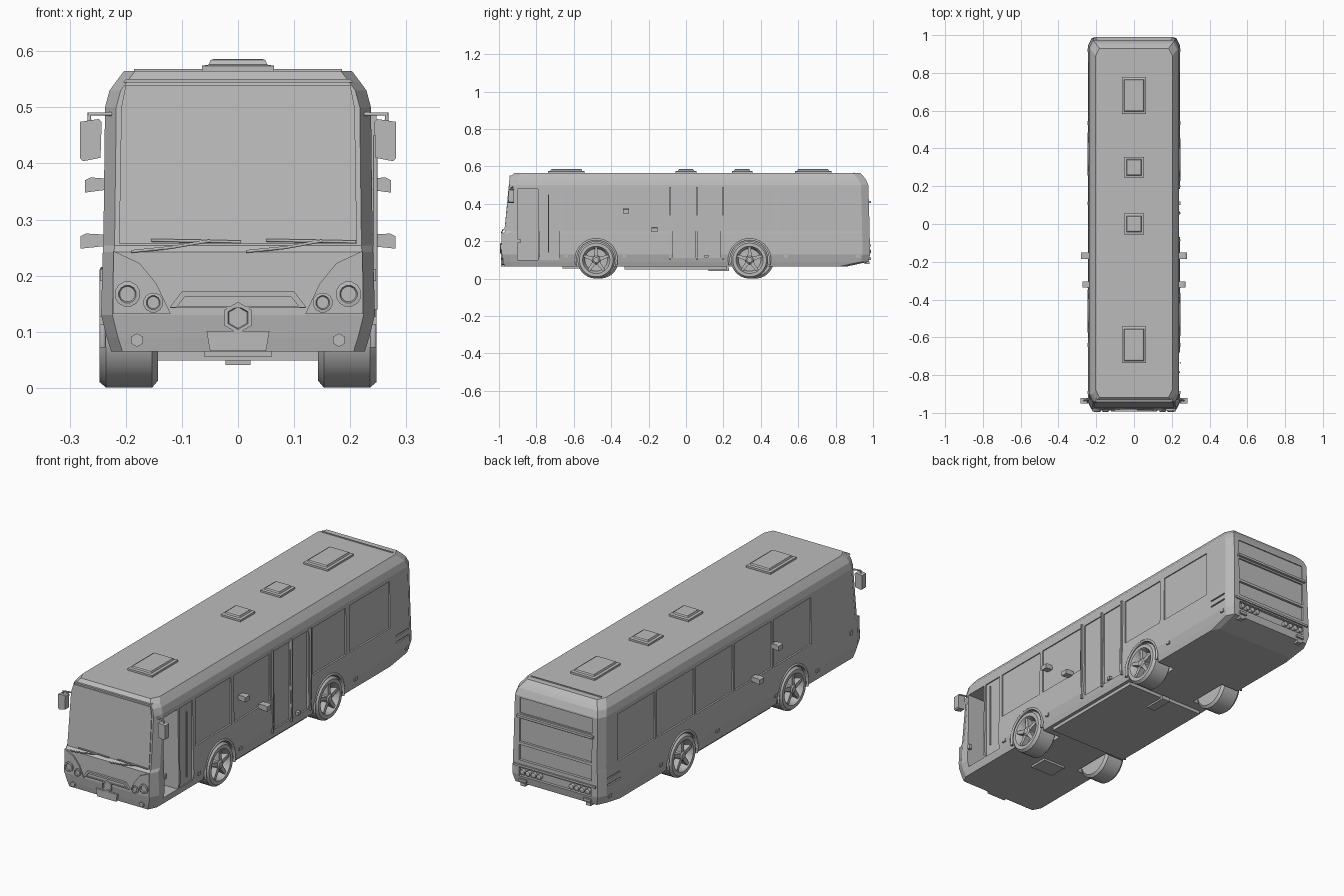
import bpy, bmesh, math
from math import sin, cos, pi

cube = bpy.data.objects.get("Cube")
if cube:
    bpy.data.objects.remove(cube, do_unlink=True)

grey = bpy.data.materials.new("plain grey")
grey.use_nodes = True
colour = (0.5, 0.5, 0.5, 1)
grey.diffuse_color = colour
grey.node_tree.nodes["Principled BSDF"].inputs["Base Color"].default_value = colour


def loft(name, rings, smooth=False):
    """Skin a list of equal-length rings and cap both ends."""
    bm = bmesh.new()
    rows = [[bm.verts.new(p) for p in ring] for ring in rings]
    n = len(rows[0])
    for a, b in zip(rows, rows[1:]):
        for i in range(n):
            j = (i + 1) % n
            bm.faces.new((a[i], a[j], b[j], b[i]))
    bm.faces.new(rows[0])
    bm.faces.new(rows[-1])
    bmesh.ops.recalc_face_normals(bm, faces=bm.faces)
    me = bpy.data.meshes.new(name)
    bm.to_mesh(me)
    bm.free()
    me.materials.append(grey)
    ob = bpy.data.objects.new(name, me)
    bpy.context.collection.objects.link(ob)
    if smooth:
        select(ob)
        bpy.ops.object.shade_smooth_by_angle(angle=math.radians(35))
    return ob


def select(*obs):
    bpy.ops.object.select_all(action='DESELECT')
    for o in obs:
        o.select_set(True)
    bpy.context.view_layer.objects.active = obs[0]


def box(name, x, y, z):
    ring = lambda h: [(x[0], y[0], h), (x[1], y[0], h), (x[1], y[1], h), (x[0], y[1], h)]
    return loft(name, [ring(z[0]), ring(z[1])])


def lathe(name, axis, centre, profile, n=32, smooth=True):
    """Profile of (offset along axis, radius) turned about x or y."""
    rings = []
    for off, r in profile:
        ring = []
        for k in range(n):
            a = 2 * pi * (k + 0.5) / n + (0 if n > 6 else pi / 6 + pi / 6)
            u, v = r * cos(a), r * sin(a)
            d = (off, u, v) if axis == 'x' else (u, off, v)
            ring.append([c + e for c, e in zip(centre, d)])
        rings.append(ring)
    return loft(name, rings, smooth)


def front_plate(name, pts, y, back=None):
    """Outline in x and z, with the face at y (number or function of z)."""
    f = y if callable(y) else (lambda z: y)
    return loft(name, [[(px, f(pz), pz) for px, pz in pts],
                       [(px, f(pz) + (back or 0.012), pz) for px, pz in pts]])


def tube(name, pts, r):
    cu = bpy.data.curves.new(name, 'CURVE')
    cu.dimensions = '3D'
    cu.bevel_depth = r
    cu.bevel_resolution = 1
    cu.use_fill_caps = True
    sp = cu.splines.new('POLY')
    sp.points.add(len(pts) - 1)
    for p, c in zip(sp.points, pts):
        p.co = (*c, 1)
    cu.materials.append(grey)
    ob = bpy.data.objects.new(name, cu)
    bpy.context.collection.objects.link(ob)
    return ob


def span(s, a, b):
    return tuple(sorted((s * a, s * b)))


# Body shell: height, half width, front y, back y
levels = [(0.065, 0.226, -0.972, 0.86), (0.09, 0.234, -0.977, 0.976),
          (0.13, 0.244, -0.983, 0.984), (0.242, 0.241, -0.98, 0.982),
          (0.254, 0.24, -0.968, 0.982), (0.5, 0.237, -0.944, 0.975),
          (0.53, 0.229, -0.941, 0.962), (0.545, 0.218, -0.938, 0.95), (0.565, 0.203, -0.918, 0.93)]
rings = []
for z, w, f, b in levels:
    c, d = w - 0.02, 0.04
    rings.append([(-c, f, z), (c, f, z), (w, f + d, z), (w, b - d, z),
                  (c, b, z), (-c, b, z), (-w, b - d, z), (-w, f + d, z)])
body = loft("body", rings)

# Cutters: wheel wells, side windows, doors, rear panels and trim grooves
wheels = [(-1, -0.46), (-1, 0.37), (1, -0.48), (1, 0.34)]
cutters = [lathe("cutter", 'x', (s * 0.215, y, 0.1), [(-0.085, 0.108), (0.085, 0.108)])
           for s, y in wheels]
right_windows = [(-0.6 + 0.293 * i, -0.32 + 0.293 * i) for i in range(5)]
left_windows = [(0.5, 0.8), (0.22, 0.47), (-0.37, -0.1), (-0.66, -0.39)]
for s, spans in ((-1, right_windows), (1, left_windows)):
    for y in spans:
        cutters.append(box("cutter", span(s, 0.232, 0.27), y, (0.258, 0.48)))
    for z in (0.172, 0.202):
        cutters.append(box("cutter", span(s, 0.236, 0.27), (0.84, 0.936), (z, z + 0.007)))
for y in ((0.065, 0.185), (-0.07, 0.05)):
    cutters.append(box("cutter", (0.232, 0.27), y, (0.11, 0.48)))
cutters.append(box("cutter", (0.232, 0.27), (-0.78, -0.68), (0.1, 0.48)))
cutters.append(box("cutter", (0.1, 0.27), (-0.9, -0.79), (0.1, 0.48)))
for z in ((0.42, 0.492), (0.285, 0.395), (0.2, 0.272), (0.125, 0.165)):
    cutters.append(box("cutter", (-0.19, 0.19), (0.97, 1.05), z))
select(*cutters)
bpy.ops.object.join()
cutter = bpy.context.object
cutter.hide_render = True
cut = body.modifiers.new("openings", 'BOOLEAN')
cut.object = cutter
cut.solver = 'EXACT'
select(body)
bpy.ops.object.modifier_apply(modifier=cut.name)
bpy.data.objects.remove(cutter, do_unlink=True)

# Wheels: tyre with dished rim, five spokes, hub and arch lip
for s, y in wheels:
    c = (s * 0.195, y, 0.1)
    lathe("tyre", 'x', c, [(s * o, r) for o, r in (
        (-0.052, 0.07), (-0.052, 0.088), (-0.042, 0.1), (0.04, 0.1), (0.052, 0.09),
        (0.052, 0.073), (0.045, 0.068), (0.02, 0.06))])
    lathe("hub", 'x', c, [(s * 0.018, 0.024), (s * 0.046, 0.022), (s * 0.052, 0.014)], 16)
    for k in range(5):
        a = 2 * pi * k / 5 + pi / 2
        ring = []
        for r, w in ((0.012, -0.011), (0.069, -0.007), (0.069, 0.007), (0.012, 0.011)):
            ring.append((y + r * cos(a) - w * sin(a), 0.1 + r * sin(a) + w * cos(a)))
        loft("spoke", [[(s * x, *p) for p in ring] for x in (0.213, 0.242)])
    arc = [pi * (-0.08 + 1.16 * k / 20) for k in range(21)]
    tube("arch_lip", [(s * 0.241, y + 0.11 * cos(a), 0.1 + 0.11 * sin(a)) for a in arc], 0.006)

# Roof hatches
for y, hx, hy in ((0.68, 0.064, 0.097), (0.3, 0.052, 0.055), (0.0, 0.052, 0.055), (-0.64, 0.064, 0.097)):
    steps = [(0, 0.56), (0, 0.574), (0.012, 0.576), (0.015, 0.584), (0.02, 0.586)]
    loft("roof_hatch", [[(i * (hx - e), y + j * (hy - e), z) for i, j in
                         ((-1, -1), (1, -1), (1, 1), (-1, 1))] for e, z in steps])
box("rear_roof_trim", (-0.185, 0.185), (0.895, 0.902), (0.56, 0.568))

# Windscreen and brow
slope = lambda z: -0.971 + (z - 0.255) * 0.0966
front_plate("windscreen", [(-0.212, 0.257), (0.212, 0.257), (0.208, 0.5), (0.2, 0.54), (-0.2, 0.54), (-0.208, 0.5)], slope)
front_plate("brow", [(-0.205, 0.544), (0.205, 0.544), (0.2, 0.55), (-0.2, 0.55)], -0.943, 0.03)

# Grille lip, badge boss, number plate
half = [(0.122, 0.143), (0.1, 0.172)]
inner = [(0.094, 0.163), (0.11, 0.143)]
for s in (-1, 1):
    front_plate("grille_lip_end", [(s * x, z) for x, z in half + inner], -0.993, 0.02)
front_plate("grille_lip_bar", [(-0.1, 0.172), (0.1, 0.172), (0.094, 0.163), (-0.094, 0.163)], -0.993, 0.02)
box("bumper_crease", (-0.12, 0.12), (-0.988, -0.97), (0.142, 0.146))
lathe("front_boss", 'y', (0, -0.98, 0.125), [(0.01, 0.028), (-0.008, 0.028), (-0.008, 0.021), (-0.004, 0.019)], 6, False)
front_plate("number_plate", [(-0.05, 0.066), (0.05, 0.066), (0.056, 0.101), (-0.056, 0.101)], -0.988, 0.02)

for s in (-1, 1):
    # Headlight clusters and fog lamps
    shape = [(0.222, 0.244), (0.175, 0.222), (0.145, 0.185), (0.12, 0.132), (0.223, 0.132)]
    front_plate("headlight_panel", [(s * x, z) for x, z in shape], -0.987, 0.02)
    for x, z, r in ((0.197, 0.167, 0.023), (0.151, 0.152, 0.018)):
        lathe("headlight", 'y', (s * x, -0.985, z), [(0.01, r), (-0.008, r), (-0.009, r * 0.7), (-0.004, r * 0.6)], 12)
    lathe("fog_lamp", 'y', (s * 0.18, -0.977, 0.085), [(0.01, 0.012), (-0.008, 0.012), (-0.008, 0.008)], 6, False)

    # Door mirrors on arms
    outline = [(0.245, 0.41), (0.276, 0.404), (0.282, 0.41), (0.282, 0.474), (0.248, 0.479), (0.243, 0.474)]
    front_plate("mirror", [(s * x, z) for x, z in outline], -0.95, 0.03)
    tube("mirror_arm", [(s * 0.22, -0.925, 0.488), (s * 0.265, -0.935, 0.488), (s * 0.265, -0.935, 0.474)], 0.004)

    # Side pods
    for y, z, x in ((-0.32, 0.36, 0.273), (-0.168, 0.26, 0.281)):
        pod = [(0.234, z - 0.007), (x, z - 0.012), (x, z + 0.01), (x - 0.01, z + 0.015), (0.236, z + 0.013)]
        front_plate("side_pod", [(s * a, b) for a, b in pod], y - 0.016, 0.032)

    # Side marker lamps
    for y in (-0.64, -0.33, 0.11, 0.535, 0.92):
        box("side_marker", span(s, 0.23, 0.247), (y - 0.01, y + 0.01), (0.113, 0.127))
    box("side_badge_lamp", span(s, 0.23, 0.246), (-0.9, -0.885), (0.19, 0.212))

    # Rear lamps and bumper ends
    for k in range(4):
        lathe("rear_lamp", 'y', (s * (0.085 + 0.029 * k), 0.97, 0.145), [(-0.005, 0.012), (0.016, 0.012), (0.018, 0.008)], 12)
    box("rear_reflector", span(s, 0.15, 0.19), (0.96, 0.988), (0.1, 0.112))
    box("tow_eye", span(s, 0.16, 0.185), (0.955, 0.98), (0.078, 0.092))

# Wipers
for x0, x1, x2 in ((-0.19, -0.09, -0.155), (0.015, 0.11, 0.05)):
    tube("wiper_arm", [(x0, -0.985, 0.243), (x0 + 0.07, -0.985, 0.25), (x1 + 0.04, -0.978, 0.262)], 0.003)
    tube("wiper_blade", [(x2, -0.977, 0.263), (x2 + 0.16, -0.977, 0.26)], 0.003)

# Rear ridge and middle door posts
box("rear_ridge", (-0.2, 0.2), (0.965, 0.99), (0.403, 0.414))
box("rear_bumper_ridge", (-0.215, 0.215), (0.965, 0.99), (0.172, 0.182))
for y in (-0.085, 0.057, 0.2):
    box("door_post", (0.23, 0.247), (y - 0.004, y + 0.004), (0.1, 0.49))
tube("door_rail", [(0.245, -0.735, 0.14), (0.245, -0.735, 0.45)], 0.004)

# Underside
box("floor_pan", (-0.21, 0.21), (-0.33, 0.22), (0.049, 0.07))
box("sump", (-0.022, 0.022), (0.12, 0.23), (0.041, 0.06))
box("front_tray", (-0.06, 0.06), (-0.66, -0.57), (0.055, 0.07))
for y in (-0.47, 0.355):
    tube("axle", [(-0.16, y, 0.1), (0.16, y, 0.1)], 0.015)
